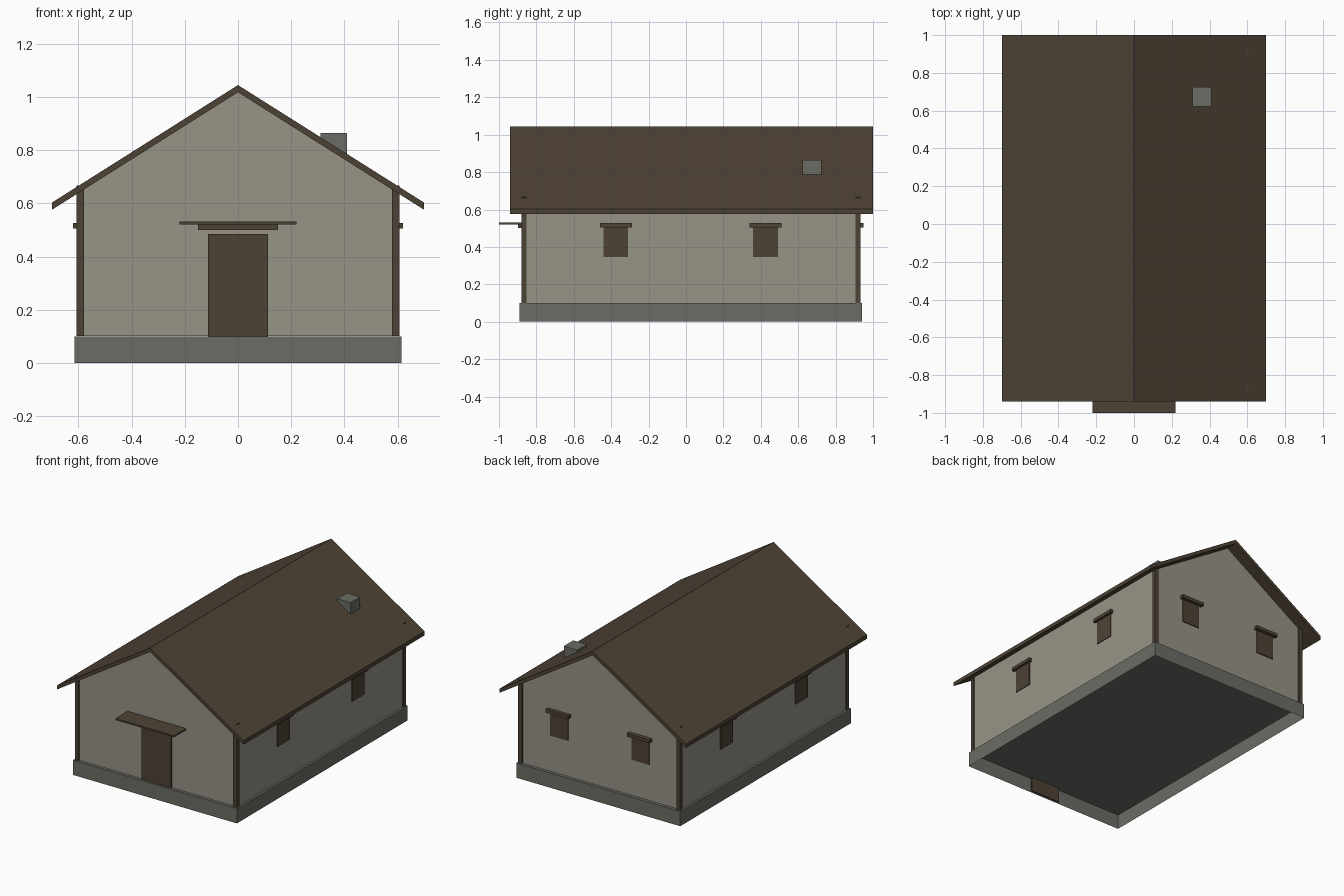
import bpy
import bmesh

old = bpy.data.objects.get("Cube")
if old:
    bpy.data.objects.remove(old, do_unlink=True)


def material(name, color):
    m = bpy.data.materials.new(name)
    m.use_nodes = True
    m.diffuse_color = (*color, 1)
    m.node_tree.nodes["Principled BSDF"].inputs["Base Color"].default_value = (*color, 1)
    return m


PLASTER = material("plaster", (0.31, 0.292, 0.243))
WOOD = material("dark wood", (0.076, 0.055, 0.036))
STONE = material("grey stone", (0.15, 0.15, 0.13))


def finish(name, bm, mat):
    bmesh.ops.recalc_face_normals(bm, faces=bm.faces)
    mesh = bpy.data.meshes.new(name)
    bm.to_mesh(mesh)
    bm.free()
    mesh.materials.append(mat)
    ob = bpy.data.objects.new(name, mesh)
    bpy.context.collection.objects.link(ob)
    return ob


def box(name, xs, ys, zs, mat, open_bottom=False):
    """Box from its extents, optionally without a bottom face."""
    bm = bmesh.new()
    bmesh.ops.create_cube(bm, size=1)
    for v in bm.verts:
        v.co = [r[0] if c < 0 else r[1] for c, r in zip(v.co, (xs, ys, zs))]
    if open_bottom:
        bm.normal_update()
        low = [f for f in bm.faces if f.normal.z < -0.9]
        bmesh.ops.delete(bm, geom=low, context='FACES_ONLY')
    return finish(name, bm, mat)


def extrude_profile(name, profile, y0, y1, mat):
    """Extrude an x-z outline along y."""
    bm = bmesh.new()
    face = bm.faces.new([bm.verts.new((x, y0, z)) for x, z in profile])
    new = bmesh.ops.extrude_face_region(bm, geom=[face], use_keep_orig=True)["geom"]
    bmesh.ops.translate(bm, vec=(0, y1 - y0, 0),
                        verts=[g for g in new if isinstance(g, bmesh.types.BMVert)])
    return finish(name, bm, mat)


# Main dimensions
WALL_X, FRONT, BACK, MID = 0.6, -0.87, 0.92, 0.025
BASE_Z, RIDGE, EAVE_X, EAVE_Z, THICK = 0.1, 1.045, 0.7, 0.603, 0.027
SLOPE = (RIDGE - EAVE_Z) / EAVE_X
UNDER = RIDGE - THICK

# Stone plinth, hollow from below
box("plinth", (-0.615, 0.615), (-0.89, 0.94), (0, BASE_Z), STONE, open_bottom=True)

# Walls with gables
wall_top = UNDER - SLOPE * WALL_X
floor = BASE_Z + 0.001
extrude_profile("walls", [(-WALL_X, floor), (WALL_X, floor), (WALL_X, wall_top),
                          (0, UNDER), (-WALL_X, wall_top)], FRONT, BACK, PLASTER)

# Gabled roof slab
extrude_profile("roof", [(-EAVE_X, EAVE_Z - THICK), (0, UNDER), (EAVE_X, EAVE_Z - THICK),
                         (EAVE_X, EAVE_Z), (0, RIDGE), (-EAVE_X, EAVE_Z)], -0.94, 1.0, WOOD)

# Chimney
box("chimney", (0.31, 0.41), (0.622, 0.724), (0.7, 0.865), STONE)

# Corner posts, tips just showing through the roof
for side, sx in (("left", 1), ("right", -1)):
    xs = sorted((sx * 0.58, sx * 0.607))
    box(f"front_{side}_post", xs, (-0.88, -0.853), (floor, 0.667), WOOD)
    box(f"back_{side}_post", xs, (0.905, 0.932), (floor, 0.667), WOOD)

# Door, lintel and canopy
box("door", (-0.112, 0.112), (-0.877, FRONT), (0, 0.485), WOOD)
box("door_lintel", (-0.15, 0.15), (-0.897, FRONT), (0.5, 0.52), WOOD)
box("door_canopy", (-0.22, 0.22), (-1.0, FRONT), (0.52, 0.531), WOOD)

# Side shutters with lintels
for side, sx in (("left", 1), ("right", -1)):
    for place, y in (("front", MID - 0.4), ("back", MID + 0.4)):
        box(f"{side}_{place}_window", sorted((sx * WALL_X, sx * 0.605)),
            (y - 0.066, y + 0.066), (0.345, 0.51), WOOD)
        box(f"{side}_{place}_lintel", sorted((sx * WALL_X, sx * 0.621)),
            (y - 0.085, y + 0.085), (0.505, 0.527), WOOD)

# Back gable shutters with lintels
for side, x in (("left", 0.305), ("right", -0.305)):
    box(f"gable_{side}_window", (x - 0.066, x + 0.066), (BACK, 0.926), (0.345, 0.51), WOOD)
    box(f"gable_{side}_lintel", (x - 0.085, x + 0.085), (BACK, 0.948), (0.505, 0.527), WOOD)
